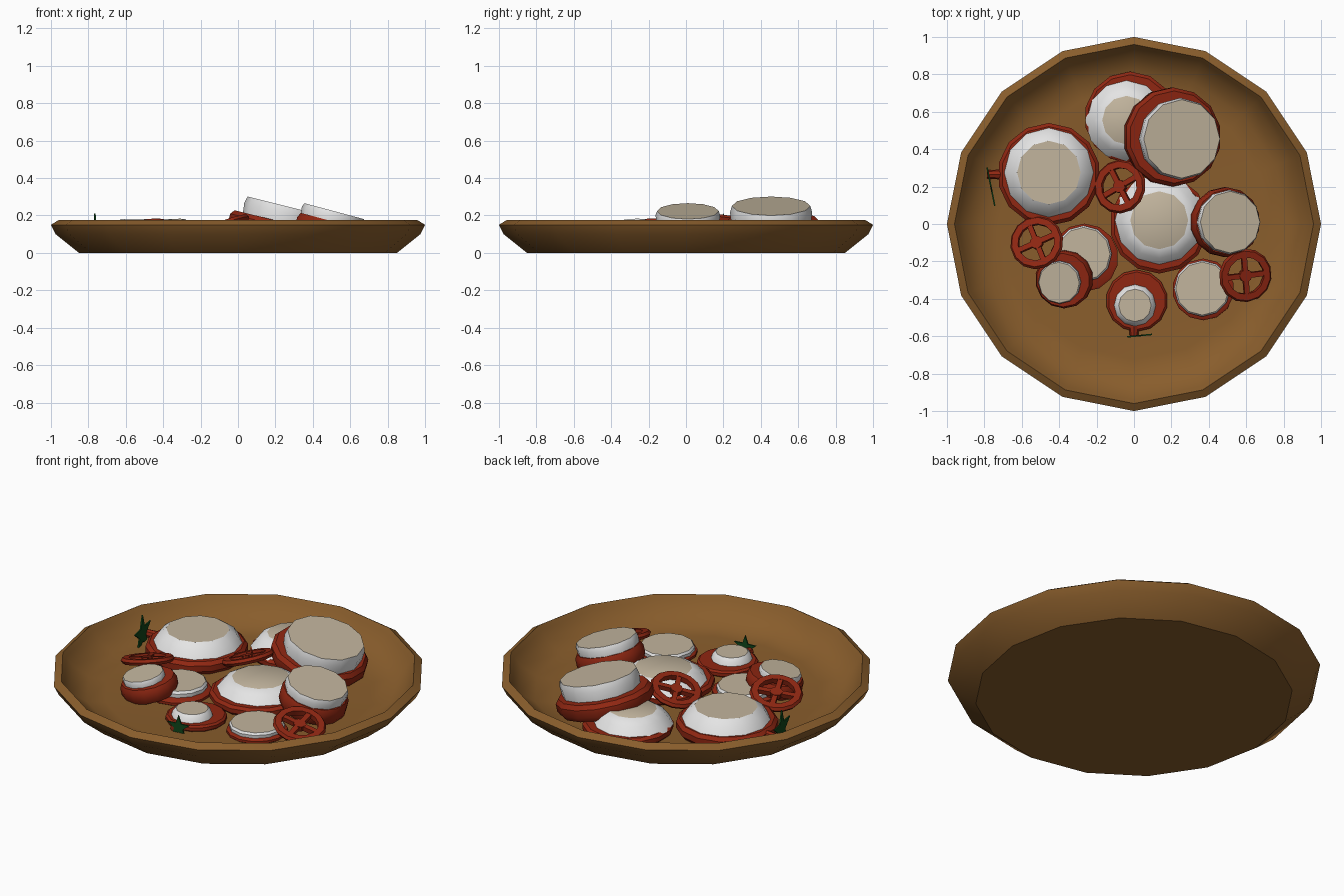
import bpy, bmesh, math
from mathutils import Vector, Matrix

if "Cube" in bpy.data.objects:
    bpy.data.objects.remove(bpy.data.objects["Cube"])


def material(name, rgb):
    m = bpy.data.materials.new(name)
    m.diffuse_color = (*rgb, 1)
    m.use_nodes = True
    m.node_tree.nodes["Principled BSDF"].inputs["Base Color"].default_value = m.diffuse_color
    return m


WOOD = material("wood_brown", (0.25, 0.11, 0.025))
RED = material("tomato_red", (0.28, 0.02, 0.006))
WHITE = material("white", (0.78, 0.78, 0.78))
CREAM = material("cream", (0.54, 0.46, 0.34))
GREEN = material("leaf_green", (0.005, 0.06, 0.01))


def finish(name, bm, mats, smooth=True):
    bmesh.ops.recalc_face_normals(bm, faces=bm.faces)
    me = bpy.data.meshes.new(name)
    bm.to_mesh(me)
    bm.free()
    for m in mats:
        me.materials.append(m)
    ob = bpy.data.objects.new(name, me)
    bpy.context.collection.objects.link(ob)
    if smooth:
        bpy.ops.object.select_all(action='DESELECT')
        ob.select_set(True)
        bpy.context.view_layer.objects.active = ob
        bpy.ops.object.shade_smooth_by_angle(angle=math.radians(35))
    return ob


def lathe(bm, profile, n, mat=Matrix(), closed=False, top_index=0):
    """Revolve (radius, height) points; open ends are capped flat."""
    rings = [[bm.verts.new(mat @ Vector((r * math.sin(2 * math.pi * i / n),
                                         r * math.cos(2 * math.pi * i / n), z)))
              for i in range(n)] for r, z in profile]
    pairs = list(zip(rings, rings[1:])) + ([(rings[-1], rings[0])] if closed else [])
    for a, b in pairs:
        for i in range(n):
            j = (i + 1) % n
            bm.faces.new((a[i], a[j], b[j], b[i]))
    if not closed:
        bm.faces.new(rings[0])
        bm.faces.new(rings[-1]).material_index = top_index


def placed(x, y, z, lean=(0, 0), degrees=0):
    """Matrix at a point, leaning toward a horizontal direction."""
    t = math.radians(degrees)
    d = Vector((*lean, 0))
    d = d.normalized() if d.length else d
    normal = d * math.sin(t) + Vector((0, 0, math.cos(t)))
    q = Vector((0, 0, 1)).rotation_difference(normal)
    return Matrix.Translation((x, y, z)) @ q.to_matrix().to_4x4()


# shallow wooden bowl
bm = bmesh.new()
lathe(bm, [(0.85, 0), (0.975, 0.1), (1.0, 0.15), (0.96, 0.175), (0.942, 0.15),
           (0.91, 0.105), (0.82, 0.045), (0.72, 0.035)], 16)
finish("bowl", bm, [WOOD])


def stuffed_tomato(name, x, y, top, r, thick, filling, height, lean=(0, 0), degrees=0, shift=(0, 0)):
    """Tomato piece whose cut face centre is (x, y, top), with white filling."""
    m = placed(x, y, top, lean, degrees)
    bm = bmesh.new()
    lathe(bm, [(r * 0.93, -thick), (r, -thick * 0.7), (r, -thick * 0.25), (r * 0.93, 0)], 14, m)
    finish(name + "_tomato", bm, [RED])
    r0, r1 = filling
    bm = bmesh.new()
    lathe(bm, [(r0, -0.01), ((r0 * 0.45 + r1 * 0.55) * 1.04, height * 0.6), (r1, height)], 12,
          m @ Matrix.Translation((*shift, 0)), top_index=1)
    finish(name + "_filling", bm, [WHITE, CREAM])


# large pieces
stuffed_tomato("left_large", -0.455, 0.265, 0.11, 0.275, 0.075, (0.245, 0.17), 0.072, shift=(0, 0.01))
stuffed_tomato("centre_large", 0.135, 0.0, 0.09, 0.265, 0.055, (0.245, 0.155), 0.065, shift=(0, 0.02))
stuffed_tomato("back_large", -0.02, 0.57, 0.09, 0.245, 0.055, (0.22, 0.13), 0.075, shift=(-0.02, -0.015))
stuffed_tomato("leaning_large", 0.215, 0.465, 0.17, 0.265, 0.095, (0.213, 0.21), 0.088,
               (1, 0), 14, (0.02, -0.01))
stuffed_tomato("leaning_right", 0.5, 0.01, 0.17, 0.187, 0.1, (0.168, 0.165), 0.055, (1, 0), 15)
# small pieces
stuffed_tomato("leaning_small", -0.38, -0.3, 0.13, 0.155, 0.085, (0.113, 0.11), 0.035,
               (-0.8, -0.5), 12, (-0.015, -0.01))
stuffed_tomato("left_small", -0.265, -0.18, 0.06, 0.182, 0.03, (0.15, 0.142), 0.035, shift=(-0.005, 0.02))
stuffed_tomato("right_small", 0.37, -0.35, 0.06, 0.165, 0.03, (0.148, 0.142), 0.03, shift=(-0.005, 0.005))
stuffed_tomato("front_small", 0.015, -0.41, 0.07, 0.165, 0.04, (0.115, 0.087), 0.04, shift=(-0.01, -0.025))


# thin tomato rings with open seed chambers
def tomato_slice(name, x, y, z, lean, degrees, turn):
    m = placed(x, y, z, lean, degrees) @ Matrix.Rotation(turn, 4, 'Z')
    bm = bmesh.new()
    h = 0.016
    lathe(bm, [(0.135, -h), (0.145, 0), (0.135, h), (0.1, h), (0.1, -h)], 14, m, closed=True)
    lathe(bm, [(0.035, -h), (0.035, h)], 8, m)
    for k in range(4):
        bmesh.ops.create_cube(bm, size=1, matrix=m @ Matrix.Rotation(k * math.pi / 2, 4, 'Z')
                              @ Matrix.Translation((0.065, 0, 0)) @ Matrix.Diagonal((0.085, 0.028, 0.028, 1)))
    finish(name, bm, [RED])


tomato_slice("slice_centre", -0.075, 0.2, 0.145, (-1, 0.3), 20, 0.5)
tomato_slice("slice_left", -0.52, -0.1, 0.13, (-0.6, 0.6), 17, 0.4)
tomato_slice("slice_right", 0.595, -0.275, 0.105, (0.8, -0.5), 17, 0.1)


# stems with star-shaped leaves facing outward
def stem_and_leaf(name, start, end, leaf_centre, leaf_dir, size):
    a, b = Vector(start), Vector(end)
    q = Vector((0, 0, 1)).rotation_difference((b - a).normalized())
    bm = bmesh.new()
    lathe(bm, [(0.028, 0), (0.022, (b - a).length)], 8,
          Matrix.Translation(a) @ q.to_matrix().to_4x4())
    finish(name + "_stem", bm, [RED])
    side = Vector(leaf_dir).normalized()
    out = side.cross(Vector((0, 0, 1))) * 0.004
    bm = bmesh.new()
    layers = []
    for s in (-1, 1):
        layers.append([bm.verts.new(Vector(leaf_centre) + out * s
                       + (side * math.sin(k * math.pi / 5) + Vector((0, 0, math.cos(k * math.pi / 5))))
                       * (size if k % 2 == 0 else size * 0.4)) for k in range(10)])
        bm.faces.new(layers[-1])
    for k in range(10):
        j = (k + 1) % 10
        bm.faces.new((layers[0][k], layers[0][j], layers[1][j], layers[1][k]))
    finish(name + "_leaf", bm, [GREEN], smooth=False)


stem_and_leaf("left", (-0.7, 0.265, 0.075), (-0.785, 0.265, 0.075), (-0.765, 0.2, 0.1), (0.2, -1, 0), 0.11)
stem_and_leaf("front", (0.0, -0.55, 0.05), (0.0, -0.6, 0.05), (0.03, -0.597, 0.065), (1, 0.1, 0), 0.07)
